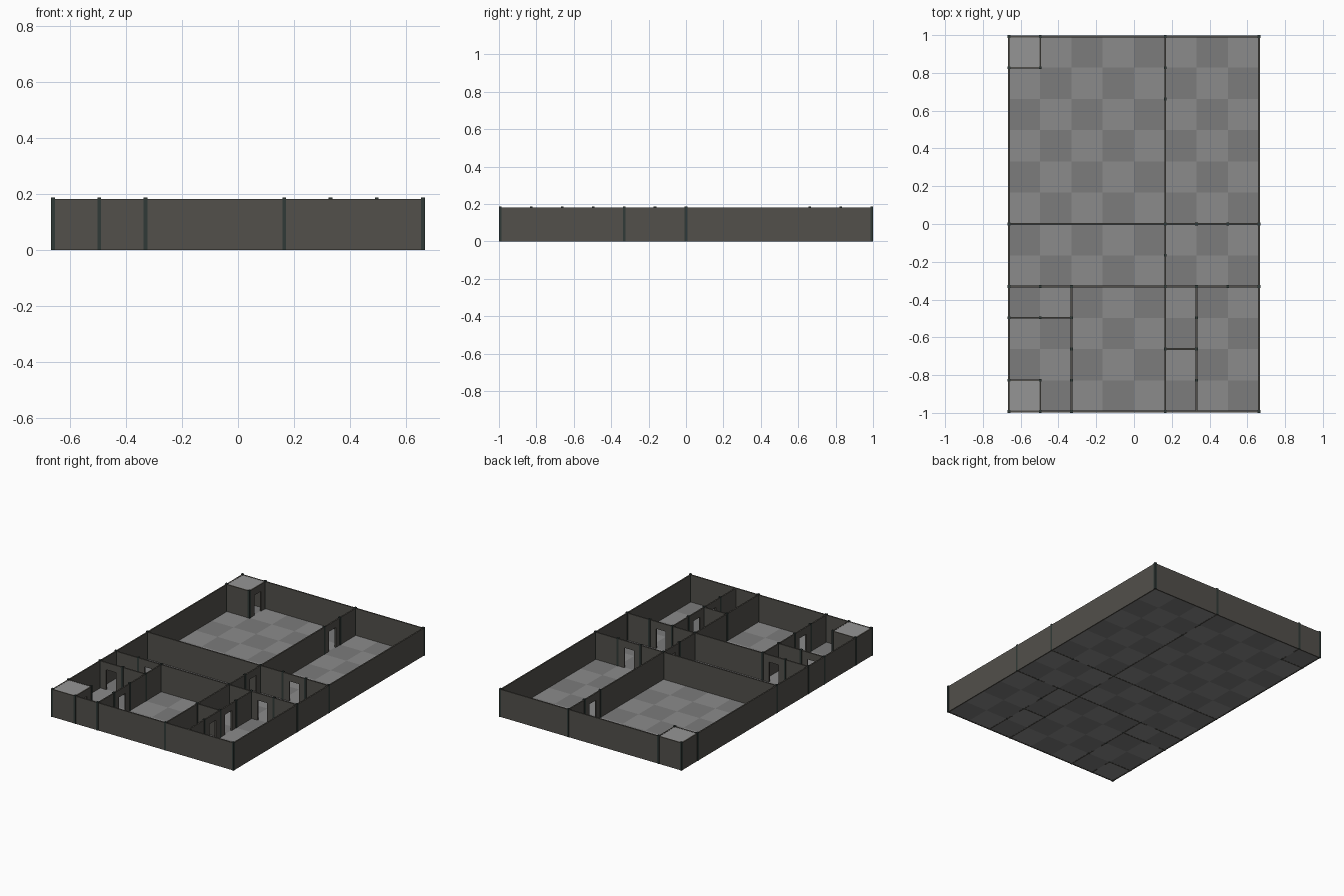
import bpy, bmesh
from mathutils import Matrix, Vector

if "Cube" in bpy.data.objects:
    bpy.data.objects.remove(bpy.data.objects["Cube"])

C = 0.1655            # grid cell
NX, NY = 8, 12        # cells across and deep
WALL_H, WALL_T = 0.182, 0.009
POST_H, POST_W = 0.187, 0.014
DOOR_W, DOOR_H = 0.07, 0.135


def material(name, rgb):
    m = bpy.data.materials.new(name)
    m.diffuse_color = (*rgb, 1)
    m.use_nodes = True
    m.node_tree.nodes["Principled BSDF"].inputs["Base Color"].default_value = m.diffuse_color
    return m


wall_mat = material("wall_stone", (0.085, 0.08, 0.07))
post_mat = material("post_dark", (0.03, 0.042, 0.038))
tile_light = material("tile_light", (0.26, 0.26, 0.26))
tile_dark = material("tile_dark", (0.2, 0.2, 0.2))
ceiling_mat = material("ceiling_grey", (0.3, 0.3, 0.3))


def pos(i, j, z=0.0):
    return Vector(((i - NX / 2) * C, (j - NY / 2) * C, z))


def finish(name, bm, *mats):
    bmesh.ops.recalc_face_normals(bm, faces=bm.faces)
    me = bpy.data.meshes.new(name)
    bm.to_mesh(me)
    bm.free()
    for m in mats:
        me.materials.append(m)
    ob = bpy.data.objects.new(name, me)
    bpy.context.collection.objects.link(ob)
    return ob


def add_box(bm, centre, size, mat=0):
    geo = bmesh.ops.create_cube(bm, size=1, matrix=Matrix.Translation(centre) @ Matrix.Diagonal((*size, 1)))
    for f in {f for v in geo["verts"] for f in v.link_faces}:
        f.material_index = mat


# Each wall: name, start cell corner, end cell corner, cells along it holding a doorway
walls = [
    ("front_wall", (0, 0), (8, 0), []),
    ("back_wall", (0, 12), (8, 12), []),
    ("left_wall", (0, 0), (0, 12), []),
    ("right_wall", (8, 0), (8, 12), []),
    ("middle_wall", (0, 6), (8, 6), [6]),
    ("corridor_wall", (0, 4), (8, 4), [1, 6]),
    ("long_divider", (5, 0), (5, 12), [5, 10]),
    ("left_room_side", (2, 0), (2, 4), [1]),
    ("left_room_divider", (0, 3), (2, 3), [0]),
    ("right_room_side", (6, 0), (6, 4), [1, 2]),
    ("store_divider", (5, 2), (6, 2), []),
    ("front_closet_back", (0, 1), (1, 1), []),
    ("front_closet_side", (1, 0), (1, 1), [0]),
    ("back_closet_front", (0, 11), (1, 11), []),
    ("back_closet_side", (1, 11), (1, 12), [0]),
]

post_spots = set()
for name, a, b, doors in walls:
    start, end = pos(*a), pos(*b)
    d = (end - start).normalized()
    n = Vector((-d.y, d.x, 0))
    length = (end - start).length
    # Elevation outline with a notch for every doorway
    outline = [(0, 0)]
    for k in doors:
        m = (k + 0.5) * C
        l, r = m - DOOR_W / 2, m + DOOR_W / 2
        outline += [(l, 0), (l, DOOR_H), (r, DOOR_H), (r, 0)]
        for q in (k, k + 1):
            post_spots.add((round(a[0] + d.x * q), round(a[1] + d.y * q)))
    outline += [(length, 0), (length, WALL_H), (0, WALL_H)]
    post_spots |= {a, b}

    bm = bmesh.new()
    face = bm.faces.new([bm.verts.new(start + d * u - n * WALL_T / 2 + Vector((0, 0, z)))
                         for u, z in outline])
    ext = bmesh.ops.extrude_face_region(bm, geom=[face])
    bmesh.ops.translate(bm, vec=n * WALL_T,
                        verts=[v for v in ext["geom"] if isinstance(v, bmesh.types.BMVert)])
    finish(name, bm, wall_mat)

# Posts at wall ends, crossings and both sides of each doorway
post_spots |= {(5, 6), (5, 4), (2, 4)}
post_spots.discard((6, 0))
bm = bmesh.new()
for i, j in sorted(post_spots):
    add_box(bm, pos(i, j, POST_H / 2), (POST_W, POST_W, POST_H))
finish("posts", bm, post_mat)

# Chequered floor tiles
bm = bmesh.new()
for i in range(NX):
    for j in range(NY):
        add_box(bm, pos(i + 0.5, j + 0.5, 0.002), (C, C, 0.002), (i + j) % 2)
finish("floor_tiles", bm, tile_light, tile_dark)

# Ceilings over the two corner closets
for name, j in (("front_closet_ceiling", 0), ("back_closet_ceiling", 11)):
    bm = bmesh.new()
    add_box(bm, pos(0.5, j + 0.5, WALL_H - 0.002), (C, C, 0.002))
    finish(name, bm, ceiling_mat)
